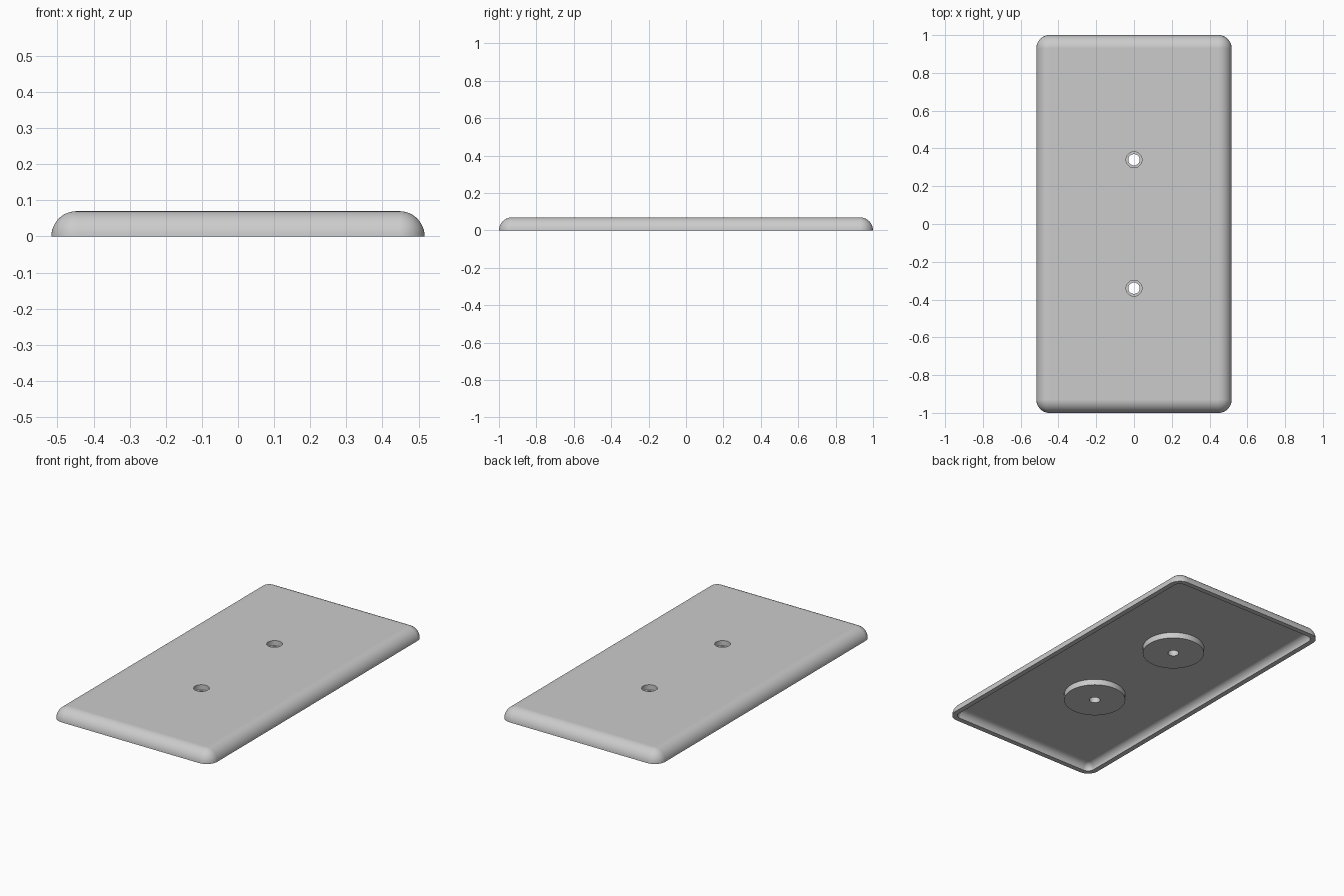
import bpy, bmesh, math

cube = bpy.data.objects.get("Cube")
if cube:
    bpy.data.objects.remove(cube, do_unlink=True)

HALF_X, HALF_Y, HEIGHT = 0.517, 1.0, 0.07
WALL = 0.03
BOSS_Y = 0.34
STEPS = 12

grey = bpy.data.materials.new("light grey")
grey.use_nodes = True
grey.diffuse_color = (0.6, 0.6, 0.6, 1)
grey.node_tree.nodes["Principled BSDF"].inputs["Base Color"].default_value = (0.6, 0.6, 0.6, 1)


def finish_mesh(name, bm):
    bmesh.ops.recalc_face_normals(bm, faces=bm.faces)
    mesh = bpy.data.meshes.new(name)
    bm.to_mesh(mesh)
    bm.free()
    mesh.materials.append(grey)
    obj = bpy.data.objects.new(name, mesh)
    bpy.context.collection.objects.link(obj)
    return obj


def ring(bm, radius, z):
    """Rounded rectangle around the four corner centres."""
    cx, cy = HALF_X - HEIGHT, HALF_Y - HEIGHT
    verts = []
    for corner, (sx, sy) in enumerate(((1, 1), (-1, 1), (-1, -1), (1, -1))):
        for i in range(STEPS + 1):
            a = (corner + i / STEPS) * math.pi / 2
            verts.append(bm.verts.new((sx * cx + radius * math.cos(a),
                                       sy * cy + radius * math.sin(a), z)))
    return verts


def dome(bm, radius):
    """Quarter-round sides closed by a flat panel; returns the bottom ring."""
    rings = []
    for i in range(STEPS + 1):
        t = i / STEPS * math.pi / 2
        rings.append(ring(bm, radius * math.cos(t), radius * math.sin(t)))
    for low, high in zip(rings, rings[1:]):
        bridge(bm, low, high)
    bm.faces.new(rings[-1][::STEPS + 1])
    return rings[0]


def bridge(bm, a, b):
    n = len(a)
    for i in range(n):
        j = (i + 1) % n
        bm.faces.new((a[i], a[j], b[j], b[i]))


def cylinders(name, radius, z0, z1, sides=48):
    """A matching pair of upright cylinders at the two screw positions."""
    bm = bmesh.new()
    for y in (-BOSS_Y, BOSS_Y):
        made = bmesh.ops.create_cone(bm, cap_ends=True, segments=sides,
                                     radius1=radius, radius2=radius, depth=z1 - z0)
        bmesh.ops.translate(bm, verts=made["verts"], vec=(0, y, (z0 + z1) / 2))
    return finish_mesh(name, bm)


def combine(obj, tool, operation):
    mod = obj.modifiers.new(operation.title(), 'BOOLEAN')
    mod.operation, mod.object, mod.solver = operation, tool, 'EXACT'
    bpy.ops.object.modifier_apply(modifier=mod.name)
    bpy.data.objects.remove(tool, do_unlink=True)


# Hollow plate with a thin rim
bm = bmesh.new()
bridge(bm, dome(bm, HEIGHT), dome(bm, HEIGHT - WALL))
bmesh.ops.remove_doubles(bm, verts=bm.verts, dist=1e-5)
plate = finish_mesh("wall_plate", bm)

bpy.ops.object.select_all(action='DESELECT')
bpy.context.view_layer.objects.active = plate
plate.select_set(True)

# Round bosses underneath, then stepped screw holes
combine(plate, cylinders("screw_bosses", 0.17, 0.005, 0.055, 64), 'UNION')
combine(plate, cylinders("screw_bores", 0.03, -0.05, 0.12), 'DIFFERENCE')
combine(plate, cylinders("screw_head_recesses", 0.042, 0.04, 0.12), 'DIFFERENCE')

# Smooth rounded edges, crisp rims and flat panels
bpy.ops.object.shade_smooth_by_angle(angle=math.radians(30))
weighted = plate.modifiers.new("Flat panels", 'WEIGHTED_NORMAL')
weighted.keep_sharp = True
